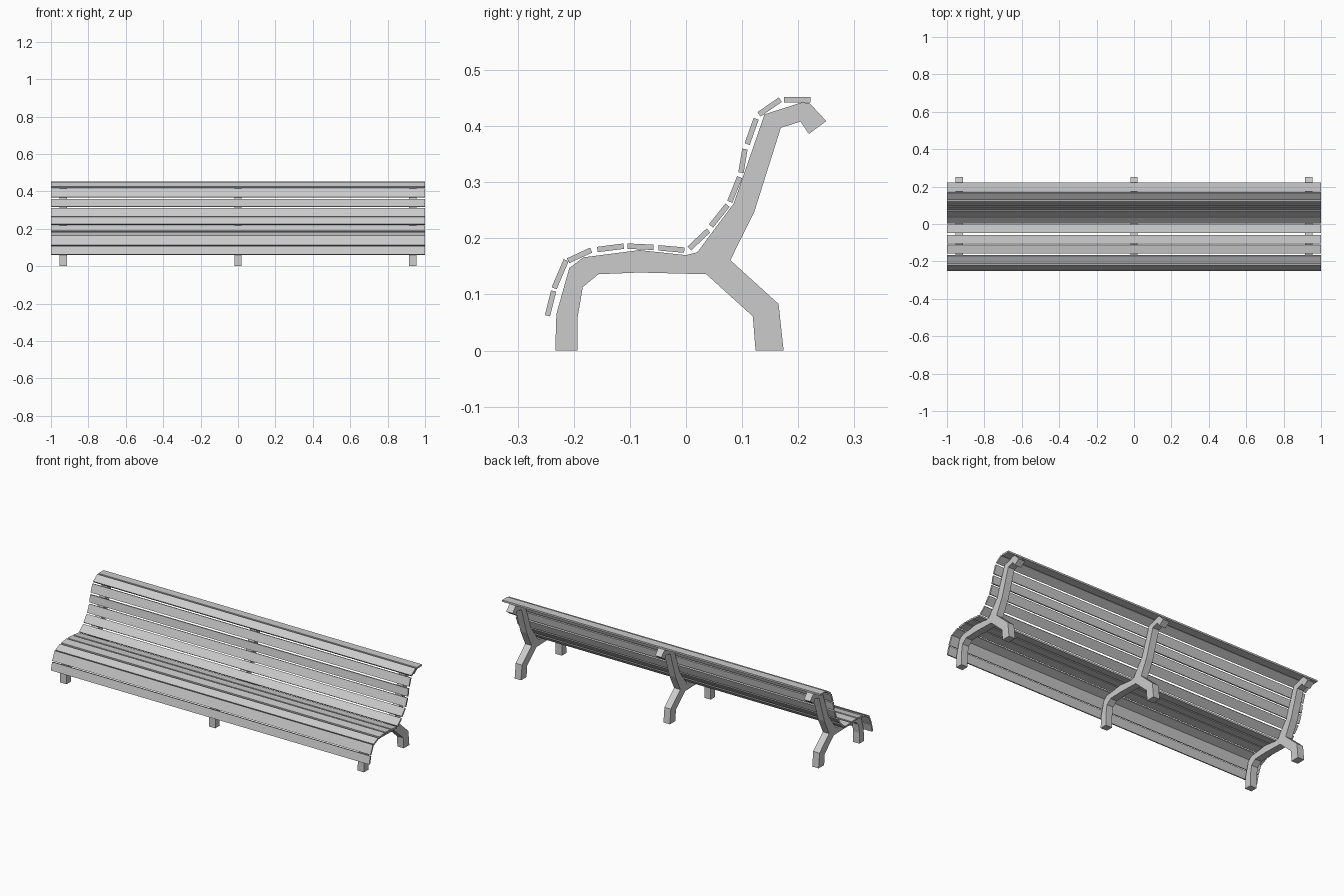
import bpy
from mathutils import Vector


def extrude_profile(name, pts, x0, x1):
    """Prism along x from a (y, z) outline."""
    n = len(pts)
    verts = [(x, y, z) for x in (x0, x1) for y, z in pts]
    faces = [tuple(range(n))[::-1], tuple(range(n, 2 * n))]
    faces += [(i, (i + 1) % n, n + (i + 1) % n, n + i) for i in range(n)]
    mesh = bpy.data.meshes.new(name)
    mesh.from_pydata(verts, [], faces)
    # make normals consistent and outward
    import bmesh
    bm = bmesh.new()
    bm.from_mesh(mesh)
    bmesh.ops.recalc_face_normals(bm, faces=bm.faces)
    bm.to_mesh(mesh)
    bm.free()
    obj = bpy.data.objects.new(name, mesh)
    bpy.context.collection.objects.link(obj)
    return obj


# Side outline of one support: front leg, seat rail, backrest, hook, rear leg
support = [
    (-0.233, 0), (-0.231, 0.065), (-0.208, 0.147), (-0.183, 0.166),
    (-0.083, 0.179), (0.0, 0.170), (0.02, 0.175), (0.085, 0.262),
    (0.14, 0.421), (0.206, 0.442), (0.22, 0.441), (0.25, 0.409),
    (0.219, 0.386), (0.204, 0.408), (0.169, 0.397), (0.122, 0.248),
    (0.079, 0.161), (0.165, 0.083), (0.174, 0), (0.124, 0),
    (0.119, 0.061), (0.036, 0.136), (-0.083, 0.139), (-0.156, 0.136),
    (-0.184, 0.113), (-0.193, 0.06), (-0.193, 0),
]
for label, x in (("left", -0.935), ("middle", 0), ("right", 0.935)):
    extrude_profile(f"{label}_support", support, x - 0.02, x + 0.02)

# Slat centre lines (y, z start and end), front edge to top of backrest
slats = [
    (-0.247, 0.062, -0.236, 0.106), (-0.235, 0.111, -0.2135, 0.161),
    (-0.210, 0.160, -0.169, 0.179), (-0.158, 0.180, -0.111, 0.186),
    (-0.104, 0.186, -0.058, 0.184), (-0.049, 0.183, -0.003, 0.179),
    (0.006, 0.182, 0.040, 0.214), (0.0445, 0.222, 0.074, 0.259),
    (0.078, 0.265, 0.0955, 0.309), (0.098, 0.317, 0.105, 0.359),
    (0.109, 0.368, 0.125, 0.413), (0.130, 0.421, 0.168, 0.447),
    (0.175, 0.447, 0.222, 0.447),
]
for i, (y0, z0, y1, z1) in enumerate(slats):
    a, b = Vector((y0, z0)), Vector((y1, z1))
    d = (b - a).normalized()
    n = Vector((-d.y, d.x)) * 0.0048
    part = "seat" if i < 6 else "back"
    extrude_profile(f"{part}_slat_{i + 1}", [a - n, b - n, b + n, a + n], -1, 1)
